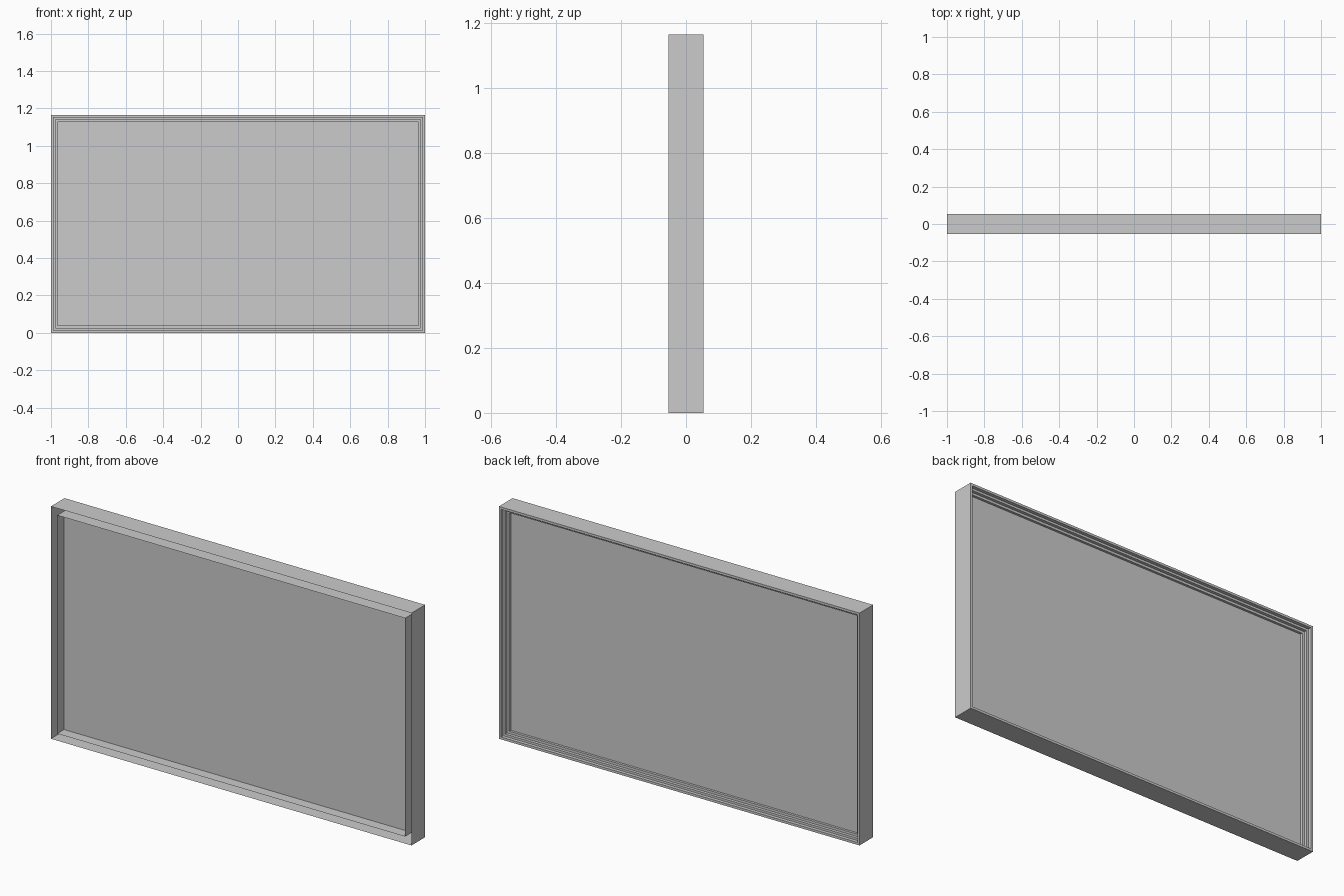
import bpy, bmesh

if "Cube" in bpy.data.objects:
    bpy.data.objects.remove(bpy.data.objects["Cube"])

W, H = 1.0, 1.165          # half width, full height
FRONT, BACK = -0.054, 0.054
INSET = 0.035              # frame border width

# Frame cross-section: (distance in from outer edge, y); open at the front, stepped at the back
profile = [(0, FRONT), (0, BACK), (0.012, BACK), (0.012, 0.037), (0.023, 0.037),
           (0.023, 0.022), (INSET, 0.022), (INSET, FRONT)]


def finish(bm, name):
    me = bpy.data.meshes.new(name)
    bm.to_mesh(me)
    bm.free()
    ob = bpy.data.objects.new(name, me)
    bpy.context.collection.objects.link(ob)
    return ob


def rect_ring(bm, d, y):
    return [bm.verts.new(p) for p in
            ((-W + d, y, d), (W - d, y, d), (W - d, y, H - d), (-W + d, y, H - d))]


# Mitred frame shell swept round the rectangle
bm = bmesh.new()
rings = [rect_ring(bm, d, y) for d, y in profile]
for a, b in zip(rings, rings[1:]):
    for i in range(4):
        j = (i + 1) % 4
        bm.faces.new((a[i], a[j], b[j], b[i]))
finish(bm, "frame")

# Recessed panel, halfway through the frame
bm = bmesh.new()
front, back = rect_ring(bm, INSET, 0.0), rect_ring(bm, INSET, 0.010)
bm.faces.new(front)
bm.faces.new(back[::-1])
for i in range(4):
    j = (i + 1) % 4
    bm.faces.new((front[j], front[i], back[i], back[j]))
finish(bm, "panel")
